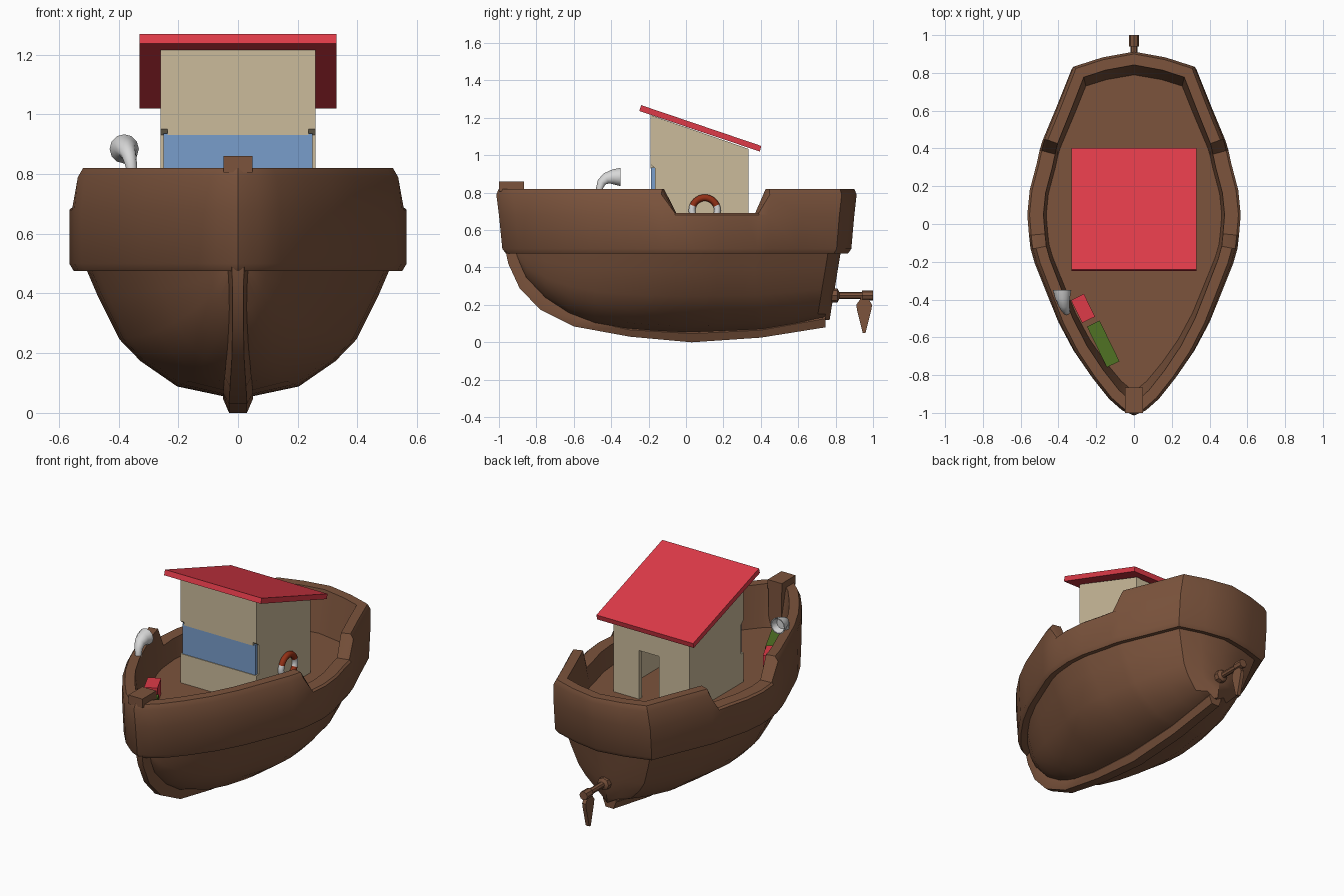
import bpy, bmesh, math
from mathutils import Vector

if "Cube" in bpy.data.objects:
    bpy.data.objects.remove(bpy.data.objects["Cube"])


def material(name, rgb):
    m = bpy.data.materials.new(name)
    m.diffuse_color = (*rgb, 1)
    m.use_nodes = True
    m.node_tree.nodes["Principled BSDF"].inputs["Base Color"].default_value = m.diffuse_color
    return m


WOOD = material("brown wood", (0.20, 0.088, 0.046))
CREAM = material("cream paint", (0.60, 0.50, 0.33))
RED = material("red paint", (0.73, 0.043, 0.065))
BLUE = material("blue glass", (0.19, 0.34, 0.60))
GREEN = material("green paint", (0.08, 0.17, 0.017))
METAL = material("pale grey", (0.68, 0.68, 0.68))
ORANGE = material("rust red", (0.29, 0.03, 0.008))


def finish(name, bm, mat, smooth=None):
    bmesh.ops.recalc_face_normals(bm, faces=bm.faces)
    me = bpy.data.meshes.new(name)
    bm.to_mesh(me)
    bm.free()
    ob = bpy.data.objects.new(name, me)
    bpy.context.collection.objects.link(ob)
    me.materials.append(mat)
    if smooth:
        bpy.ops.object.select_all(action='DESELECT')
        ob.select_set(True)
        bpy.context.view_layer.objects.active = ob
        bpy.ops.object.shade_smooth_by_angle(angle=math.radians(smooth))
    return ob


def box(name, lo, hi, mat, turn=0):
    bm = bmesh.new()
    bmesh.ops.create_cube(bm, size=1)
    for v in bm.verts:
        v.co = Vector([(h - l) * c for l, h, c in zip(lo, hi, v.co)])
    ob = finish(name, bm, mat)
    ob.location = [(l + h) / 2 for l, h in zip(lo, hi)]
    ob.rotation_euler.z = turn
    return ob


def loft(name, rings, mat, smooth=None, caps=True):
    """Skin closed rings that all have the same number of points."""
    bm = bmesh.new()
    vs = [[bm.verts.new(p) for p in r] for r in rings]
    n = len(rings[0])
    for a, b in zip(vs, vs[1:]):
        for i in range(n):
            bm.faces.new((a[i], a[(i + 1) % n], b[(i + 1) % n], b[i]))
    if caps:
        bm.faces.new(vs[0])
        bm.faces.new(vs[-1])
    return finish(name, bm, mat, smooth)


def prism(name, profile, x0, x1, mat):
    """Extrude a (y, z) profile along x."""
    return loft(name, [[(x, y, z) for y, z in profile] for x in (x0, x1)], mat)


def tube(name, stops, mat, sides=12, smooth=40):
    """Stops are (centre, direction, radius)."""
    rings = []
    for c, d, r in stops:
        q = Vector((0, 0, 1)).rotation_difference(Vector(d).normalized())
        rings.append([Vector(c) + q @ Vector((r * math.cos(a), r * math.sin(a), 0))
                      for a in (i * math.tau / sides for i in range(sides))])
    return loft(name, rings, mat, smooth)


def lerp(x, table):
    if x <= table[0][0]:
        return table[0][1]
    for (a, u), (b, v) in zip(table, table[1:]):
        if x <= b:
            return u + (v - u) * (x - a) / (b - a)
    return table[-1][1]


# Hull: half plan outline from bow to stern, skinned from deck over the rim to the keel
plan = [(0, -1), (.07, -.97), (.14, -.91), (.23, -.80), (.32, -.67), (.40, -.52),
        (.465, -.36), (.525, -.21), (.548, -.13), (.556, -.06), (.565, .05), (.552, .18),
        (.515, .32), (.50, .39), (.485, .44), (.41, .62), (.33, .82), (.17, .87), (0, .9)]
rim = [(.10, .57), (.085, .82), (.03, .82), (.012, .79), (0, .68), (0, .50), (.015, .475), (.055, .485)]
belly = [(.92, .78), (.78, .45), (.64, .28), (.4, .085), (.06, 0), (0, 0)]
keel_z = [(-.91, .46), (-.85, .33), (-.7, .18), (-.5, .1), (-.3, .065), (0, .05), (.4, .065), (.74, .12)]


def inset(i, d):
    p = Vector(plan[i])
    a = Vector(plan[i - 1]) if i else Vector((-plan[1][0], plan[1][1]))
    b = Vector(plan[i + 1]) if i < len(plan) - 1 else Vector((-plan[-2][0], plan[-2][1]))
    n1, n2 = [Vector((-(e.y), e.x)).normalized() for e in (p - a, b - p)]
    m = (n1 + n2).normalized()
    q = p + m * d / max(m.dot(n1), .5)
    return max(q.x, 0), q.y


bm = bmesh.new()
grid = []
for i, (px, py) in enumerate(plan):
    top = .69 if -.07 < py < .40 else .82
    row = []
    for d, z in rim:
        x, y = inset(i, d)
        z = min(z, top)
        row.append((x, y * (1 + (.25 if z > .68 else .1) * (z - .68)), z))
    row.insert(0, (0, row[0][1], .57))
    w, y, zt = row[-1]
    zk = lerp(y, keel_z)
    for sx, sz in belly:
        lean = .06 * (1 - sz) if py > .8 else 0
        row.append((w * sx, y - lean, zk + (zt - zk) * sz))
    grid.append([bm.verts.new(p) for p in row])
for a, b in zip(grid, grid[1:]):
    for j in range(len(a) - 1):
        bm.faces.new((a[j], a[j + 1], b[j + 1], b[j]))
bmesh.ops.mirror(bm, geom=bm.verts[:] + bm.edges[:] + bm.faces[:], axis='X', merge_dist=.0005)
bmesh.ops.remove_doubles(bm, verts=bm.verts, dist=.0005)
bmesh.ops.dissolve_degenerate(bm, edges=bm.edges, dist=.0005)
finish("hull", bm, WOOD, 32)

# Keel and stem strip: outer y, z, inner y, z, half width
strip = [(-.965, .49, -.88, .49, .035), (-.95, .42, -.86, .42, .03), (-.89, .29, -.80, .33, .03),
         (-.78, .175, -.7, .24, .035), (-.6, .085, -.55, .14, .045), (-.3, .03, -.3, .085, .05),
         (.03, 0, .03, .07, .05), (.4, .025, .4, .085, .05), (.745, .08, .745, .15, .045)]
loft("keel", [[(-w * .6, y, z), (w * .6, y, z), (w, (y + 2 * v) / 3, (z + 2 * u) / 3), (w * .8, v, u),
               (-w * .8, v, u), (-w, (y + 2 * v) / 3, (z + 2 * u) / 3)]
              for y, z, v, u, w in strip], WOOD, 35)

# Bow post
box("bow_post_cap", (-.048, -1, .805), (.048, -.865, .86), WOOD)
box("bow_post", (-.045, -.94, .56), (.045, -.867, .81), WOOD)

# Cabin: side walls notched for the wraparound window, front panels, back wall with doorway
def eave(y):
    return 1.215 - (y + .19) * .345


side = [(-.19, .56), (.335, .56), (.335, eave(.335)), (-.19, eave(-.19)), (-.19, .95),
        (-.165, .93), (-.165, .75), (-.19, .75)]
for s, tag in ((1, "right"), (-1, "left")):
    prism("cabin_wall_" + tag, side, s * .235, s * .26, CREAM)
box("cabin_front_lower", (-.236, -.19, .56), (.236, -.165, .75), CREAM)
prism("cabin_front_upper", [(-.19, .93), (-.165, .93), (-.165, eave(-.165)), (-.19, eave(-.19))],
      -.236, .236, CREAM)
box("front_window", (-.25, -.186, .75), (.25, -.16, .935), BLUE)
box("cabin_back_left", (-.236, .31, .56), (-.05, .335, 1.03), CREAM)
box("cabin_back_right", (.085, .31, .56), (.236, .335, 1.03), CREAM)
box("door_lintel", (-.05, .31, .87), (.085, .335, 1.03), CREAM)

# Roof
prism("roof", [(-.25, 1.237), (.395, 1.02), (.402, 1.05), (-.24, 1.268)], -.33, .33, RED)

# Life ring on the right wall, with pale bands
bpy.ops.mesh.primitive_torus_add(major_radius=.068, minor_radius=.018, major_segments=32,
                                 minor_segments=10, location=(.272, .1, .705),
                                 rotation=(0, math.pi / 2, 0))
ring = bpy.context.object
ring.name = "life_ring"
ring.data.materials.append(ORANGE)
ring.data.materials.append(METAL)
for f in ring.data.polygons:
    f.material_index = int(abs(f.center.x) < .42 * f.center.length)
    f.use_smooth = True

# Cowl vent bending towards the stern, with a hollow mouth
tube("cowl_vent", [((-.355, -.462, .76), (0, 0, 1), .018), ((-.357, -.462, .825), (0, 0, 1), .019),
                   ((-.364, -.45, .856), (0, .5, 1), .024), ((-.373, -.425, .876), (0, 1, .6), .031),
                   ((-.379, -.39, .884), (0, 1, .1), .040), ((-.381, -.35, .884), (0, 1, 0), .049),
                   ((-.381, -.35, .884), (0, 1, 0), .043), ((-.379, -.39, .884), (0, 1, 0), .032)], METAL)

# Deck crates
box("red_crate", (-.308, -.514, .56), (-.232, -.380, .665), RED, math.radians(26))
box("green_crate", (-.200, -.755, .56), (-.126, -.515, .64), GREEN, math.radians(26))

# Propeller shaft and blade
back = (0, 1, 0)
tube("propeller_shaft", [((0, y, .25), back, r) for y, r in
                         ((.7, .038), (.81, .038), (.82, .018), (.94, .018), (.941, .027), (1, .027))],
     WOOD, 8)
prism("propeller_blade", [(.945, .25), (.965, .25), (.995, .20), (.99, .17), (.96, .05),
                          (.945, .05), (.915, .17), (.91, .20)], -.012, .012, WOOD)
